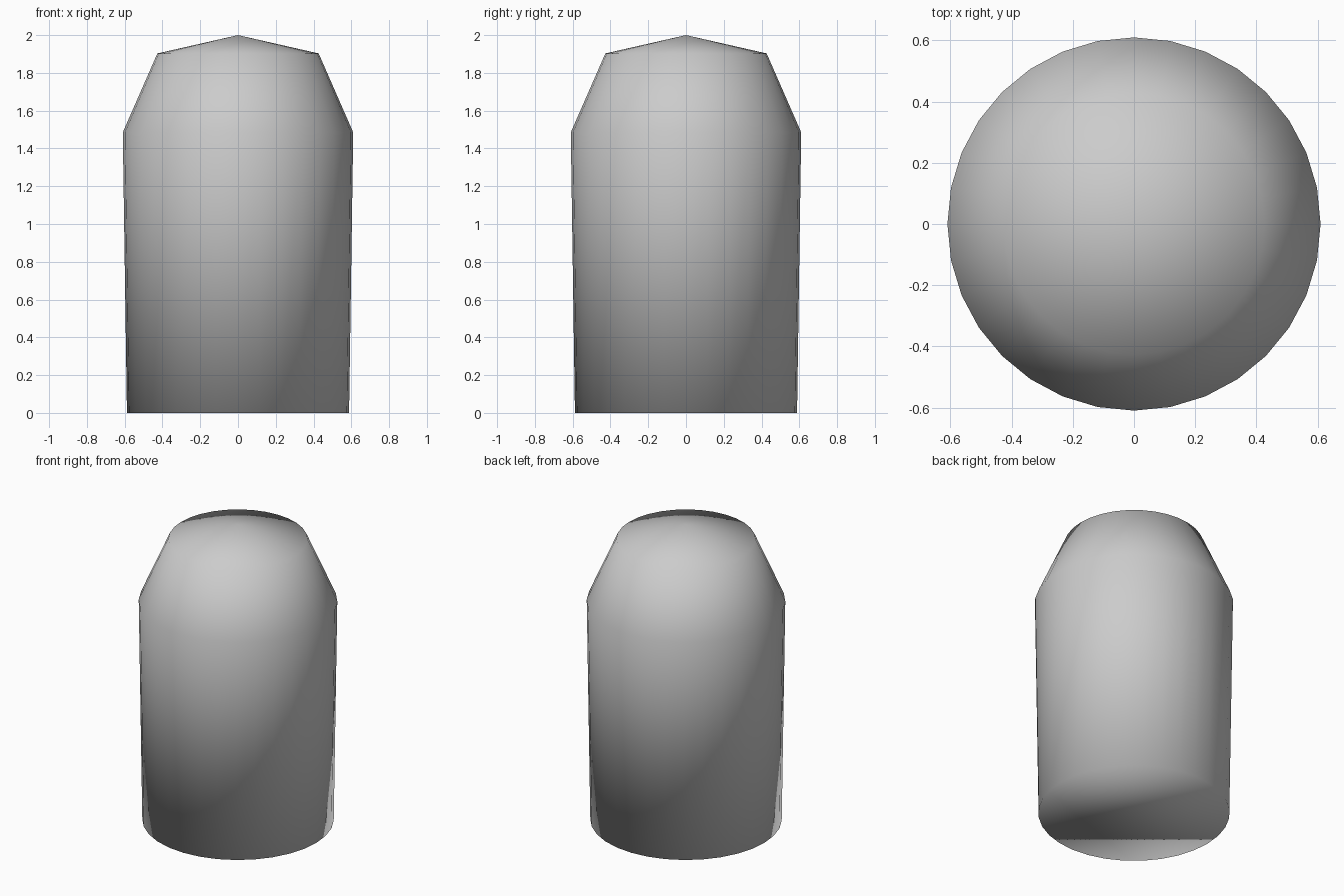
import bpy, bmesh
from math import cos, sin, tau

if "Cube" in bpy.data.objects:
    bpy.data.objects.remove(bpy.data.objects["Cube"])

SIDES = 32
# Radius and height of each ring, bottom to shoulder
PROFILE = [(0.588, 0.0), (0.61, 1.485), (0.427, 1.903)]

bm = bmesh.new()
rings = [[bm.verts.new((r * cos(tau * i / SIDES), r * sin(tau * i / SIDES), z))
          for i in range(SIDES)] for r, z in PROFILE]

# Side walls and sloping shoulder
for low, high in zip(rings, rings[1:]):
    for i in range(SIDES):
        j = (i + 1) % SIDES
        bm.faces.new((low[i], low[j], high[j], high[i]))

# Shallow pointed cap
tip = bm.verts.new((0, 0, 2.0))
for i in range(SIDES):
    bm.faces.new((rings[-1][i], rings[-1][(i + 1) % SIDES], tip))

# Closed base, fanned from one rim point at the front left
start = 22
rim = [rings[0][(start + i) % SIDES] for i in range(SIDES)]
for a, b in zip(rim[1:], rim[2:]):
    bm.faces.new((rim[0], b, a))

# Smooth shading over the whole body
for f in bm.faces:
    f.smooth = True
mesh = bpy.data.meshes.new("domed_body")
bm.to_mesh(mesh)
bm.free()
bpy.context.collection.objects.link(bpy.data.objects.new("domed_body", mesh))
